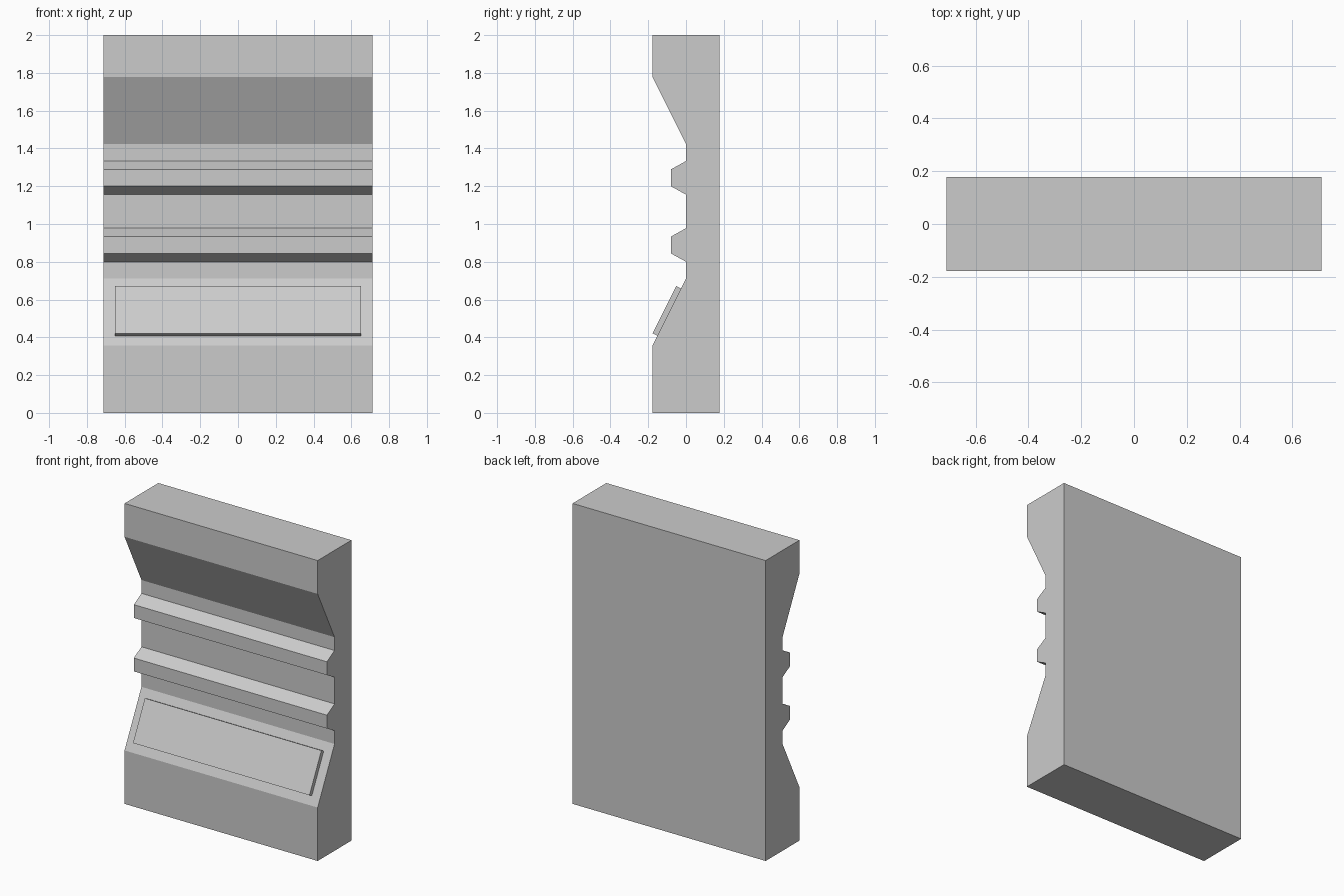
import bpy, bmesh, math

if "Cube" in bpy.data.objects:
    bpy.data.objects.remove(bpy.data.objects["Cube"])

U = 2 / 45            # base module of the wall
HALF_W = 16 * U       # half width
D = 4 * U             # half depth


def extrude_profile(name, profile, half_width):
    """Extrude a closed (y, z) profile symmetrically along x."""
    bm = bmesh.new()
    face = bm.faces.new([bm.verts.new((-half_width, y, z)) for y, z in profile])
    ext = bmesh.ops.extrude_face_region(bm, geom=[face])
    verts = [g for g in ext["geom"] if isinstance(g, bmesh.types.BMVert)]
    bmesh.ops.translate(bm, verts=verts, vec=(2 * half_width, 0, 0))
    bmesh.ops.recalc_face_normals(bm, faces=bm.faces)
    mesh = bpy.data.meshes.new(name)
    bm.to_mesh(mesh)
    bm.free()
    obj = bpy.data.objects.new(name, mesh)
    bpy.context.collection.objects.link(obj)
    return obj


# Wall body: plinth, sloped ledge, two ribs, overhanging top
profile = [(D, 0), (-D, 0), (-D, 8 * U), (0, 16 * U)]
for base in (18 * U, 26 * U):
    profile += [(0, base), (-0.08, base + U), (-0.08, base + 3 * U), (0, base + 4 * U)]
profile += [(0, 32 * U), (-D, 40 * U), (-D, 2), (D, 2)]
extrude_profile("wall_body", profile, HALF_W)

# Raised panel lying on the sloped ledge
half_len, thick = 0.14, 0.028
panel = extrude_profile(
    "ledge_panel",
    [(-thick, -half_len), (0, -half_len), (0, half_len), (-thick, half_len)],
    0.65)
panel.location = (0, -D / 2, 12 * U)
panel.rotation_euler.x = -math.atan2(D, 8 * U)
